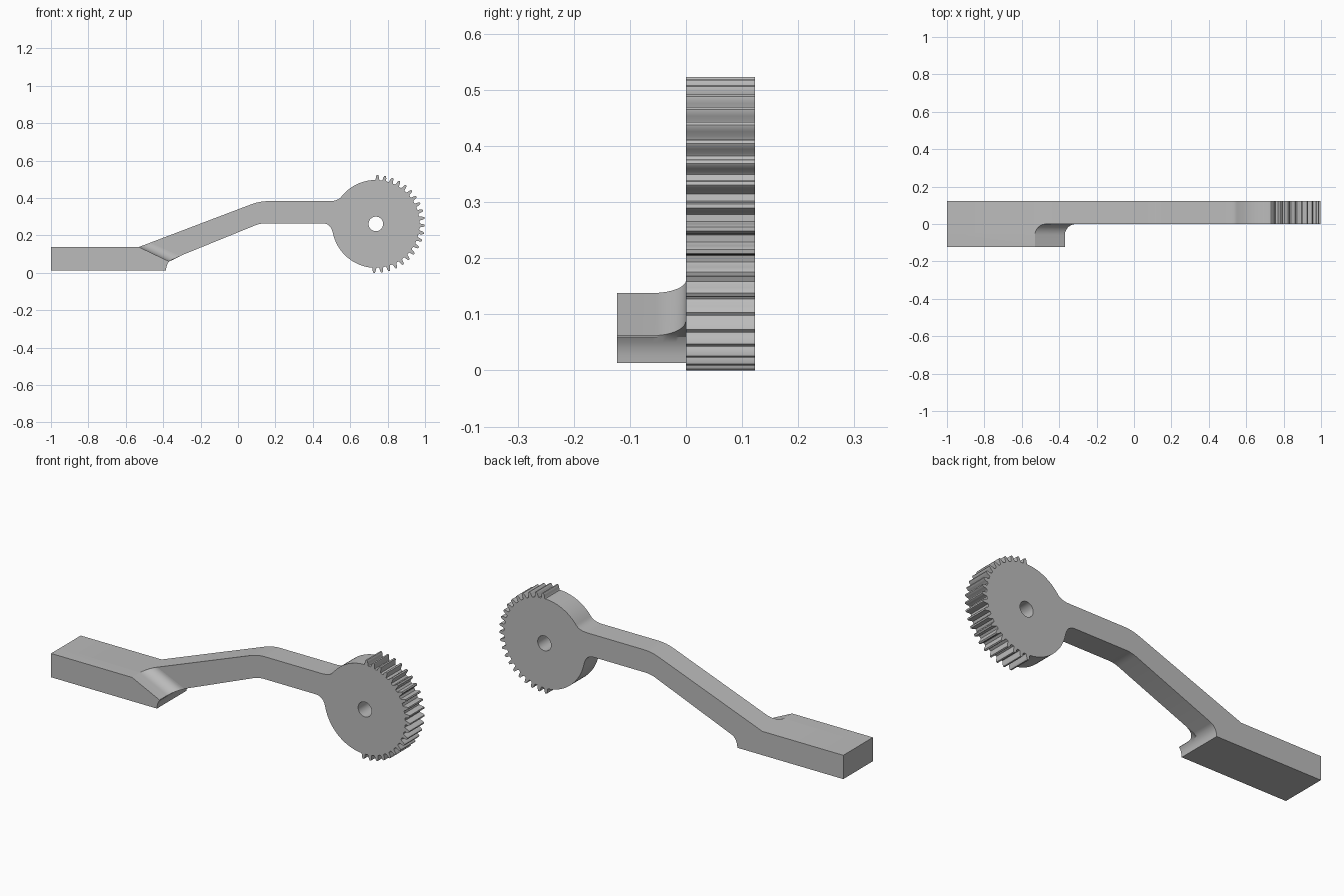
import bpy
import bmesh
from math import sin, cos, pi, radians

cube = bpy.data.objects.get("Cube")
if cube:
    bpy.data.objects.remove(cube, do_unlink=True)

THICK = 0.123                 # depth of the arm, and of the foot's front half
HUB = (0.737, 0.2615)         # gear centre in x, z
BODY_R, TIP_R, HOLE_R = 0.235, 0.2615, 0.039

grey = bpy.data.materials.new("plain grey")
grey.use_nodes = True
colour = (0.5, 0.5, 0.5, 1)
grey.diffuse_color = colour
grey.node_tree.nodes["Principled BSDF"].inputs["Base Color"].default_value = colour


def loft(name, sections):
    """Join (y, [(x, z), ...]) sections into a closed solid."""
    bm = bmesh.new()
    rings = [[bm.verts.new((x, y, z)) for x, z in pts] for y, pts in sections]
    n = len(rings[0])
    for a, b in zip(rings, rings[1:]):
        for i in range(n):
            j = (i + 1) % n
            bm.faces.new((a[i], a[j], b[j], b[i]))
    bm.faces.new(rings[0])
    bm.faces.new(rings[-1][::-1])
    bmesh.ops.remove_doubles(bm, verts=bm.verts[:], dist=0.0002)
    bmesh.ops.recalc_face_normals(bm, faces=bm.faces[:])
    mesh = bpy.data.meshes.new(name)
    bm.to_mesh(mesh)
    bm.free()
    mesh.materials.append(grey)
    obj = bpy.data.objects.new(name, mesh)
    bpy.context.collection.objects.link(obj)
    return obj


def polar(r, deg):
    a = radians(deg)
    return (HUB[0] + r * cos(a), HUB[1] + r * sin(a))


def bend(p, ctrl, q, steps=6):
    """Rounded corner from p to q, pulled towards ctrl."""
    out = []
    for i in range(steps + 1):
        t = i / steps
        out.append(tuple((1 - t) ** 2 * p[k] + 2 * t * (1 - t) * ctrl[k] + t * t * q[k]
                         for k in (0, 1)))
    return out


def smooth(obj):
    bpy.ops.object.select_all(action="DESELECT")
    obj.select_set(True)
    bpy.context.view_layer.objects.active = obj
    bpy.ops.object.shade_smooth_by_angle(angle=radians(25))


# Arm outline: foot underside, heel fillet, sloping underside, neck
heel = bend((-0.385, 0.013), (-0.383, 0.058), (-0.352, 0.073))
outline = [(-1, 0.013)] + heel
outline += bend((0.09, 0.253), (0.12, 0.265), (0.15, 0.265))
outline += bend((0.45, 0.265), (0.497, 0.265), polar(BODY_R, 192))

# Plain lower left rim, then 21 teeth on the right half, then plain upper left rim
outline += [polar(BODY_R, a) for a in range(196, 265, 4)]
for i in range(21):
    mid = 268 + 9 * i
    outline += [polar(r, mid + d) for r, d in (
        (BODY_R - 0.001, -3), (0.239, -2.3), (0.25, -1.9), (0.259, -1.2), (TIP_R, -0.8),
        (TIP_R, 0.8), (0.259, 1.2), (0.25, 1.9), (0.239, 2.3), (BODY_R - 0.001, 3))]
outline += [polar(BODY_R, a) for a in range(453, 502, 4)]

# Upper neck, bend and slope back down to the foot
outline += bend(polar(BODY_R, 503), (0.53, 0.383), (0.485, 0.383))
outline += bend((0.16, 0.383), (0.115, 0.383), (0.07, 0.366))
outline += [(-0.53, 0.138), (-1, 0.138)]
arm = loft("gear_arm", [(0, outline), (THICK, outline)])

# Shaft hole through the gear
circle = [polar(HOLE_R, a) for a in range(0, 360, 10)]
cutter = loft("hole_cutter", [(-0.05, circle), (THICK + 0.05, circle)])
cutter.hide_render = True
cut = arm.modifiers.new("shaft hole", "BOOLEAN")
cut.operation = "DIFFERENCE"
cut.solver = "EXACT"
cut.object = cutter
bpy.context.view_layer.objects.active = arm
bpy.ops.object.modifier_apply(modifier=cut.name)
bpy.data.objects.remove(cutter, do_unlink=True)
smooth(arm)


# Front half of the foot: slanted end that flares into the arm face
def foot_section(s):
    return ([(-1, 0.013)] + heel[:5] +
            [(-0.37 + s, 0.062 + 0.45 * s), (-0.53 + s, 0.138 + 0.38 * s),
             (-0.53, 0.138), (-1, 0.138)])


FLARE = 0.06
sections = [(-THICK, foot_section(0))]
for i in range(11):
    a = i / 10 * pi / 2
    sections.append((-FLARE * (1 - sin(a)), foot_section(FLARE * (1 - cos(a)))))
smooth(loft("foot_front", sections))
